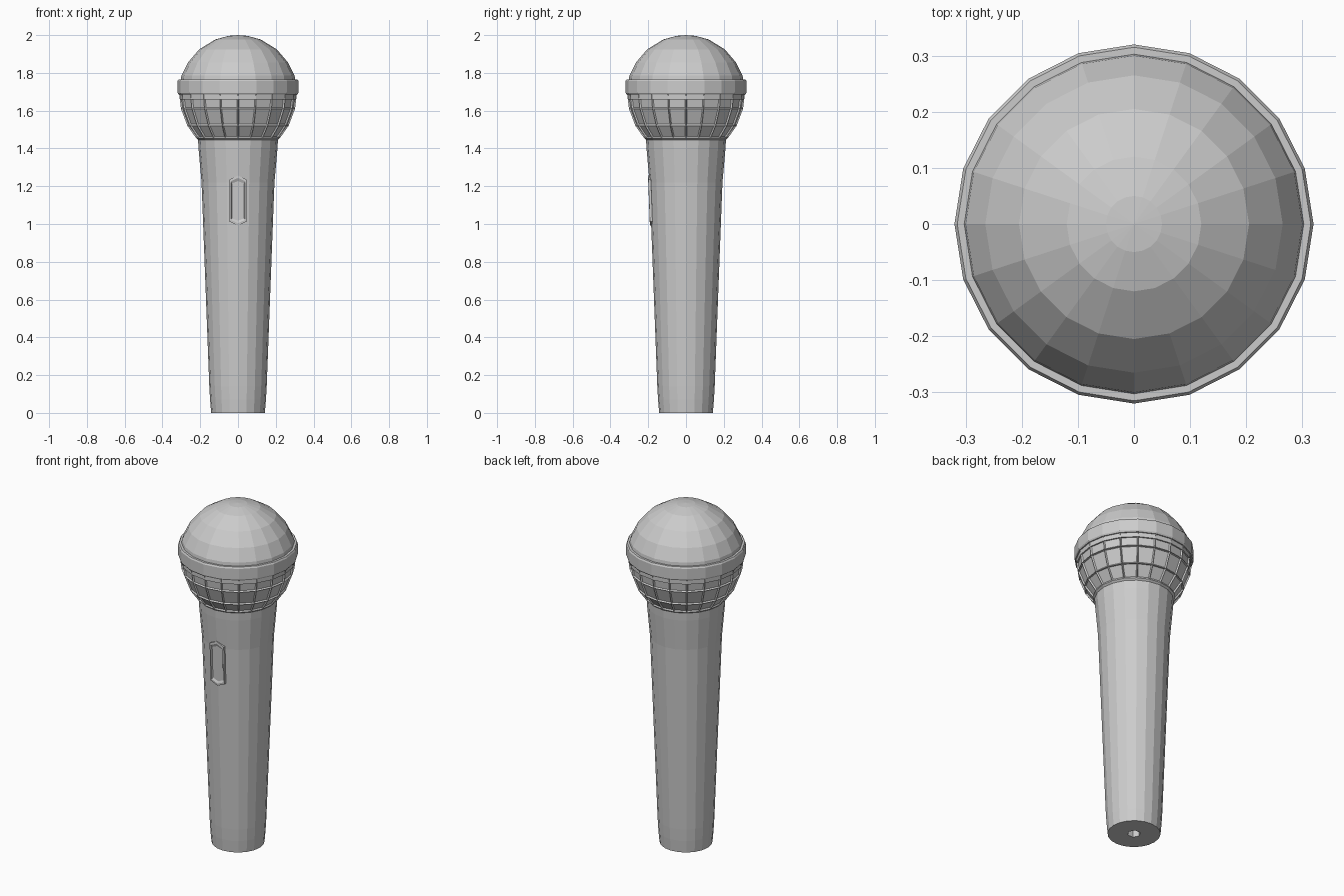
import bpy, bmesh, math
from mathutils import Vector

if "Cube" in bpy.data.objects:
    bpy.data.objects.remove(bpy.data.objects["Cube"])

SIDES = 20


def finish(name, bm):
    bmesh.ops.recalc_face_normals(bm, faces=bm.faces)
    me = bpy.data.meshes.new(name)
    bm.to_mesh(me)
    bm.free()
    ob = bpy.data.objects.new(name, me)
    bpy.context.collection.objects.link(ob)
    return ob


def lathe(profile, sides=SIDES, closed=False):
    """Revolve (radius, z) points about z; radius 0 makes a pole."""
    bm = bmesh.new()
    rings = []
    for r, z in profile:
        if r == 0:
            rings.append([bm.verts.new((0, 0, z))] * sides)
        else:
            rings.append([bm.verts.new((r * math.cos(math.tau * i / sides),
                                        r * math.sin(math.tau * i / sides), z))
                          for i in range(sides)])
    pairs = list(zip(rings, rings[1:]))
    if closed:
        pairs.append((rings[-1], rings[0]))
    for a, b in pairs:
        for i in range(sides):
            j = (i + 1) % sides
            bm.faces.new(list(dict.fromkeys((a[i], a[j], b[j], b[i]))))
    return bm


# Tapered handle
handle = finish("handle", lathe([(0, 0), (0.142, 0), (0.148, 0.07), (0.152, 0.14),
                                 (0.193, 1.22), (0.209, 1.40), (0.212, 1.455), (0, 1.455)]))

# Hexagonal socket sunk in the base
cutter = finish("socket_cutter", lathe([(0, -0.05), (0.036, -0.05), (0.036, 0.04), (0, 0.04)], 6))
cutter.hide_render = True
cutter.hide_set(True)
mod = handle.modifiers.new("socket", 'BOOLEAN')
mod.operation = 'DIFFERENCE'
mod.object = cutter
mod.solver = 'EXACT'

# Smooth upper dome of the grille
finish("grille_dome", lathe([(0, 1.66), (0.308, 1.66), (0.309, 1.72), (0.300, 1.785), (0.265, 1.855),
                             (0.205, 1.925), (0.12, 1.977), (0.05, 1.996), (0, 2.0)]))

# Lower grille with sunken panels between raised bars
bm = lathe([(0, 1.44), (0.205, 1.44), (0.222, 1.455), (0.268, 1.52), (0.302, 1.61),
            (0.312, 1.69), (0, 1.69)])
bmesh.ops.recalc_face_normals(bm, faces=bm.faces)
panels = [f for f in bm.faces if len(f.verts) == 4 and f.calc_center_median().z > 1.46]
bmesh.ops.inset_individual(bm, faces=panels, thickness=0.008, depth=-0.008)
finish("grille_basket", bm)

# Bevelled band around the grille
finish("grille_band", lathe([(0.29, 1.686), (0.315, 1.686), (0.320, 1.694), (0.320, 1.757),
                             (0.315, 1.766), (0.29, 1.766)], closed=True))

# Switch: six-sided frame on the front with a recess and a slider plate


def switch_outline(bm, w, z0, z1, point, lift):
    """Hexagonal loop following the slope of the handle front."""
    pts = [(-w, z0), (0, z0 - point), (w, z0), (w, z1), (0, z1 + point), (-w, z1)]
    return [bm.verts.new((x, -(0.1845 + 0.038 * (z - 1.0) + lift), z)) for x, z in pts]


def bridge(bm, a, b):
    for i in range(6):
        j = (i + 1) % 6
        bm.faces.new((a[i], a[j], b[j], b[i]))


bm = bmesh.new()
loops = [switch_outline(bm, 0.046, 1.013, 1.235, 0.022, -0.03),
         switch_outline(bm, 0.046, 1.013, 1.235, 0.022, 0.006),
         switch_outline(bm, 0.038, 1.022, 1.226, 0.018, 0.007),
         switch_outline(bm, 0.033, 1.030, 1.215, 0.012, 0.001)]
for a, b in zip(loops, loops[1:]):
    bridge(bm, a, b)
bm.faces.new(loops[0])
bm.faces.new(loops[-1])
finish("switch_frame", bm)
